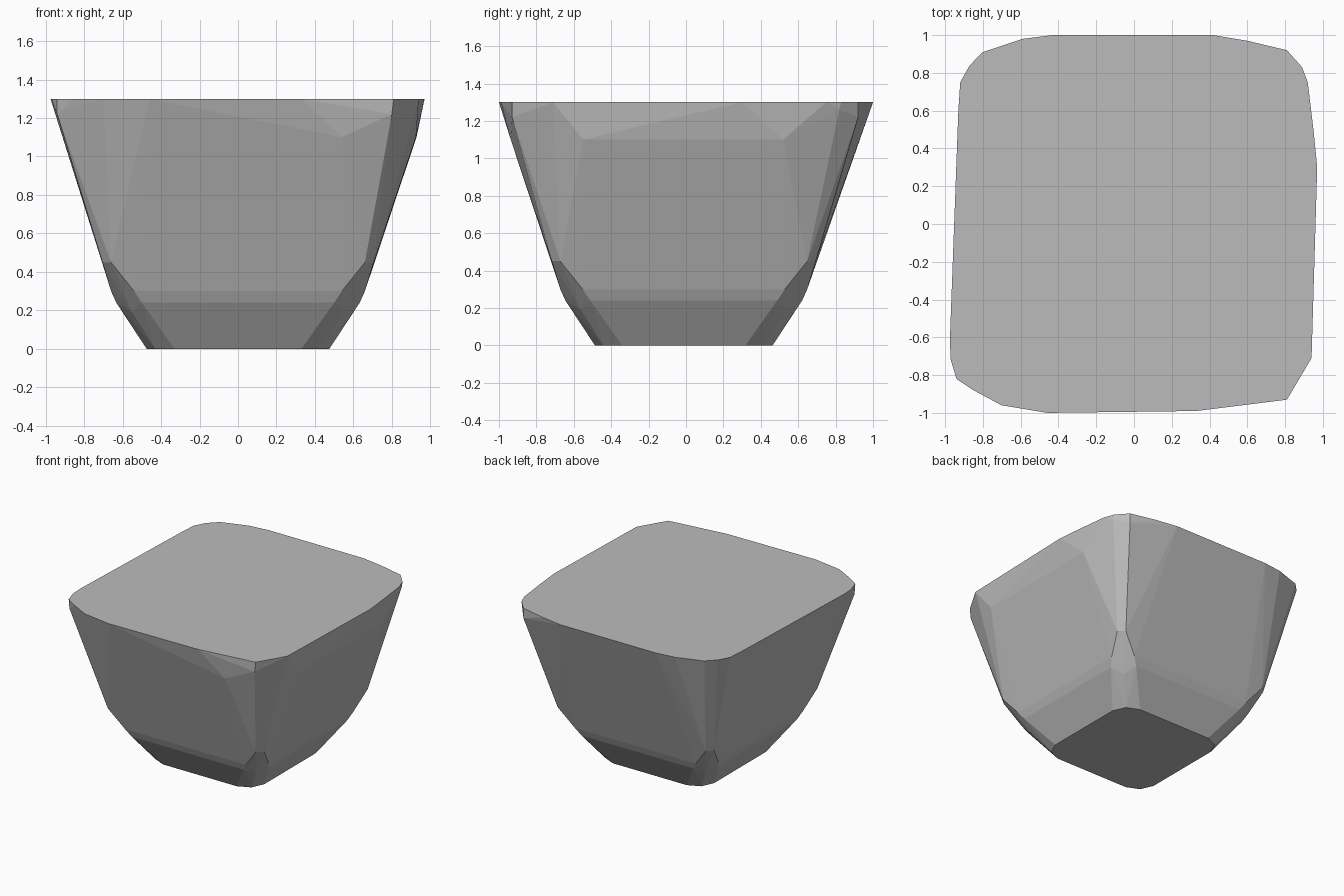
import bpy, bmesh

if "Cube" in bpy.data.objects:
    bpy.data.objects.remove(bpy.data.objects["Cube"], do_unlink=True)

# Plain grey
grey = bpy.data.materials.new("plain_grey")
grey.use_nodes = True
colour = (0.5, 0.5, 0.5, 1)
grey.diffuse_color = colour
grey.node_tree.nodes["Principled BSDF"].inputs["Base Color"].default_value = colour

# Uneven rounded outline of the flat top, anticlockwise from the front left
HEIGHT = 1.3
rim = [(-.975, -.62), (-.97, -.72), (-.94, -.82), (-.85, -.88), (-.7, -.96),
       (-.46, -1), (.33, -.99), (.81, -.93), (.94, -.71), (.97, .3), (.95, .5),
       (.92, .75), (.89, .83), (.81, .92), (.6, .97), (.42, 1), (-.43, 1),
       (-.59, .98), (-.8, .91), (-.87, .84), (-.92, .75), (-.93, .6)]
points = [(x, y, HEIGHT) for x, y in rim]

# Chipped facets just below the rim
points += [(.8, -.93, 1.22), (.81, .92, 1.22), (-.94, -.81, 1.22),
           (.54, -.937, 1.1), (.925, -.55, 1.1), (.928, .52, 1.1),
           (.89, .82, 1.26), (.87, .76, 1.15)]


def chamfered_square(reach, corner, z, middle=None):
    """Eight corners of a square with cut corners, plus optional corner points."""
    ring = []
    for sx in (-1, 1):
        for sy in (-1, 1):
            pairs = [(reach, corner), (corner, reach)]
            if middle:
                pairs.append((middle, middle))
            ring += [(sx * a, sy * b - .012, z) for a, b in pairs]
    return ring


# Wall corners, waist bevel and tapered foot
points += chamfered_square(.705, .66, .45)
points += chamfered_square(.66, .54, .3)
points += chamfered_square(.633, .5, .24)
points += chamfered_square(.475, .33, 0, .43)
points += [(sx * .55, sy * .55 - .012, .19) for sx in (-1, 1) for sy in (-1, 1)]

# Wrap the points in one faceted solid
bm = bmesh.new()
for p in points:
    bm.verts.new(p)
hull = bmesh.ops.convex_hull(bm, input=bm.verts[:])
loose = {v for v in hull["geom_interior"] + hull["geom_unused"]
         if isinstance(v, bmesh.types.BMVert) and not v.link_faces}
bmesh.ops.delete(bm, geom=list(loose), context='VERTS')
bmesh.ops.dissolve_limit(bm, angle_limit=.01, verts=bm.verts[:], edges=bm.edges[:])
bmesh.ops.recalc_face_normals(bm, faces=bm.faces[:])

mesh = bpy.data.meshes.new("tapered_block")
bm.to_mesh(mesh)
bm.free()
mesh.materials.append(grey)
block = bpy.data.objects.new("tapered_block", mesh)
bpy.context.collection.objects.link(block)
